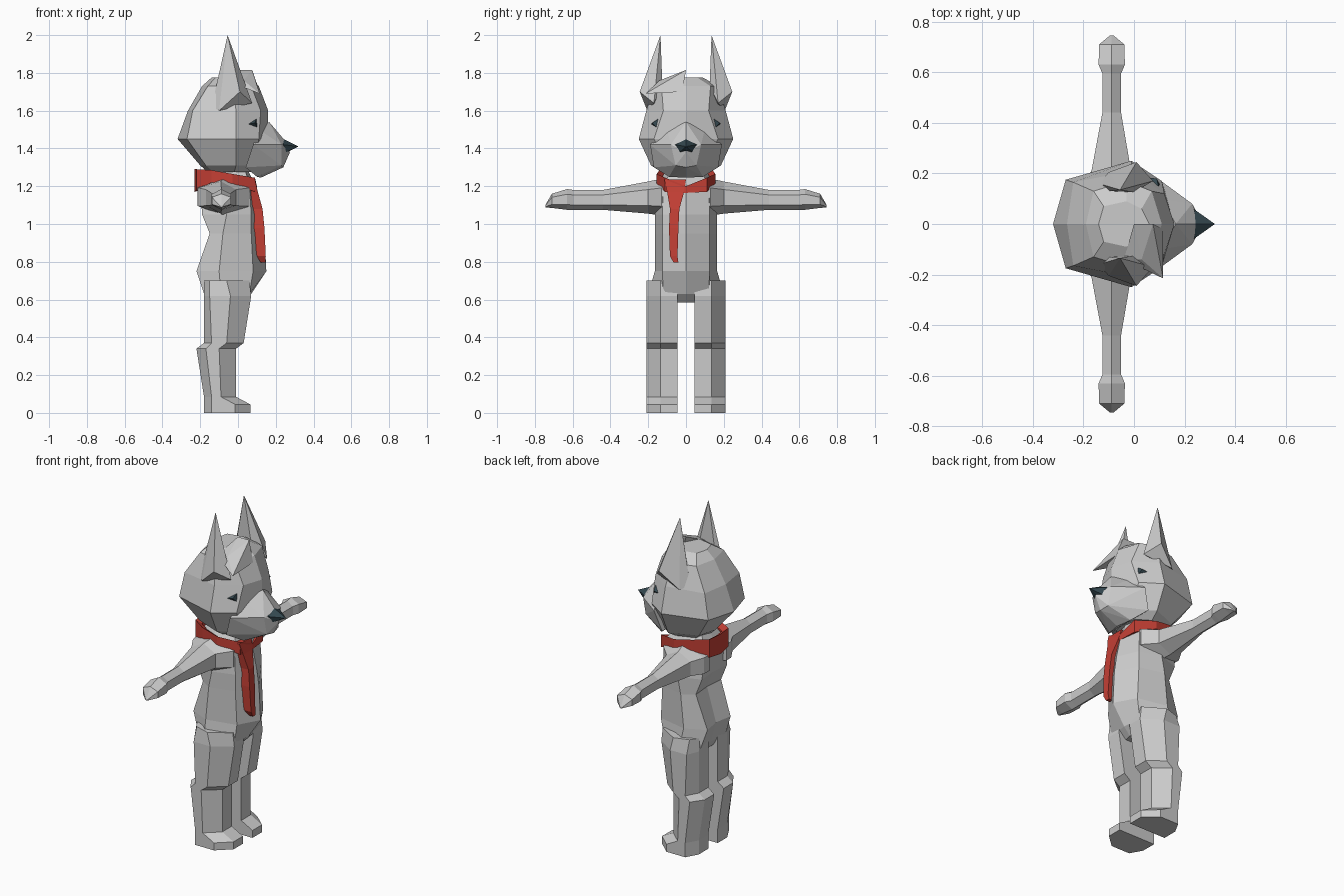
import bpy, bmesh
from math import cos, sin, tau


def colour(name, rgb):
    m = bpy.data.materials.new(name)
    m.diffuse_color = (*rgb, 1)
    return m


RED = colour("red_cloth", (0.55, 0.05, 0.035))
DARK = colour("dark_slate", (0.035, 0.065, 0.08))


def finish(name, bm, mat=None):
    bmesh.ops.recalc_face_normals(bm, faces=bm.faces)
    me = bpy.data.meshes.new(name)
    bm.to_mesh(me)
    bm.free()
    ob = bpy.data.objects.new(name, me)
    bpy.context.collection.objects.link(ob)
    if mat:
        me.materials.append(mat)
    return ob


def loft(name, rings, mat=None, closed=False):
    """Skin matching rings; cap the ends, or join last ring to first."""
    bm = bmesh.new()
    vs = [[bm.verts.new(p) for p in r] for r in rings]
    n = len(vs[0])
    pairs = list(zip(vs, vs[1:])) + ([(vs[-1], vs[0])] if closed else [])
    for a, b in pairs:
        for i in range(n):
            j = (i + 1) % n
            bm.faces.new((a[i], a[j], b[j], b[i]))
    if not closed:
        bm.faces.new(vs[0])
        bm.faces.new(vs[-1])
    return finish(name, bm, mat)


def hull(name, pts, mat=None, s=1):
    """Faceted convex solid, optionally flipped in y."""
    bm = bmesh.new()
    for x, y, z in pts:
        bm.verts.new((x, y * s, z))
    res = bmesh.ops.convex_hull(bm, input=bm.verts)
    junk = {g for g in res["geom_interior"] if isinstance(g, bmesh.types.BMVert)}
    bmesh.ops.delete(bm, geom=list(junk), context="VERTS")
    return finish(name, bm, mat)


def sym(half):
    """Half outline from front centre to back centre -> full ring."""
    return half + [(x, -y, z) for x, y, z in half[-2:0:-1]]


def level(z, *xy):
    return sym([(x, y, z) for x, y in xy])


# Torso
loft("torso", [
    level(.585, (.03, 0), (.02, .05), (-.08, .10), (-.15, .06), (-.15, 0)),
    level(.63, (.07, 0), (.06, .12), (-.09, .20), (-.18, .12), (-.17, 0)),
    level(.75, (.15, 0), (.08, .125), (-.10, .165), (-.22, .11), (-.20, 0)),
    level(.95, (.14, 0), (.07, .125), (-.08, .165), (-.15, .12), (-.14, 0)),
    level(1.05, (.125, 0), (.07, .125), (-.06, .165), (-.19, .12), (-.18, 0)),
    level(1.21, (.09, 0), (.06, .12), (-.07, .15), (-.20, .10), (-.20, 0)),
    level(1.31, (.04, 0), (.03, .06), (-.07, .09), (-.14, .06), (-.15, 0)),
])


# Legs: z, front x, outer x, outer back x, back x
LEG = [(0, .065, -.015, -.14, -.18), (.045, .065, -.015, -.14, -.18),
       (.085, -.01, -.09, -.14, -.18), (.34, -.01, -.10, -.17, -.22),
       (.37, .03, -.06, -.14, -.18), (.62, .07, -.04, -.15, -.18),
       (.70, .06, -.06, -.15, -.18)]
# Arms: y, centre x, half width, bottom z, top z
ARM = [(.08, -.075, .14, 1.05, 1.24), (.13, -.075, .135, 1.045, 1.24),
       (.20, -.09, .08, 1.055, 1.225), (.44, -.088, .037, 1.075, 1.18),
       (.595, -.088, .037, 1.075, 1.18), (.63, -.088, .052, 1.075, 1.185),
       (.71, -.088, .05, 1.085, 1.16), (.745, -.088, .008, 1.088, 1.10)]

for s, side in ((1, "left"), (-1, "right")):
    loft(side + "_leg", [
        [(xf, s * .045, z), (xf, s * .135, z), (xo, s * .208, z),
         (xbo, s * (.208 if z < .65 else .18), z), (xb, s * .135, z), (xb, s * .045, z)]
        for z, xf, xo, xbo, xb in LEG])
    loft(side + "_arm", [
        [(cx + w / .866 * sin(tau * i / 6), s * y,
          (lo + hi) / 2 + (hi - lo) / 2 * cos(tau * i / 6)) for i in range(6)]
        for y, cx, w, lo, hi in ARM])
    # Pointed ear
    hull(side + "_ear", [(-.14, .16, 1.62), (-.10, .205, 1.60), (.01, .245, 1.70),
                         (.075, .17, 1.64), (.0, .125, 1.73), (-.10, .13, 1.72),
                         (-.055, .135, 2.0)], s=s)
    # Eye
    hull(side + "_eye", [(.09, .18, 1.535), (.035, .185, 1.525), (.10, .135, 1.565),
                         (.125, .09, 1.51), (.11, .14, 1.495), (.06, .13, 1.53)],
         DARK, s)

# Head
loft("head", [
    level(1.275, (.08, 0), (.06, .08), (-.02, .13), (-.13, .09), (-.16, 0)),
    level(1.31, (.11, 0), (.09, .10), (-.01, .185), (-.17, .12), (-.20, 0)),
    level(1.45, (.16, 0), (.11, .17), (-.01, .25), (-.27, .175), (-.32, 0)),
    level(1.60, (.16, 0), (.12, .12), (-.01, .21), (-.24, .165), (-.265, 0)),
    level(1.73, (.11, 0), (.07, .13), (-.03, .17), (-.16, .13), (-.19, 0)),
    level(1.775, (.06, 0), (.03, .06), (-.03, .09), (-.12, .07), (-.14, 0)),
])

# Muzzle and nose
MUZZLE = [(.165, 0, 1.54), (.25, 0, 1.44), (.275, 0, 1.38), (.24, 0, 1.30), (.12, 0, 1.245)]
for s in (1, -1):
    MUZZLE += [(.11, s * .10, 1.50), (.08, s * .19, 1.42), (.23, s * .08, 1.42),
               (.23, s * .055, 1.31), (.10, s * .09, 1.25), (.04, s * .17, 1.30)]
hull("muzzle", MUZZLE)
hull("nose", [(.32, 0, 1.41), (.24, 0, 1.45), (.24, 0, 1.37)]
     + [(x, s * y, z) for s in (1, -1)
        for x, y, z in ((.20, .085, 1.425), (.23, .045, 1.37))], DARK)

# Hair tuft swept to one side
hull("hair_tuft", [(.0, .0, 1.815), (.075, .0, 1.815), (.115, -.02, 1.70),
                   (.03, -.02, 1.74), (-.04, -.14, 1.75), (.03, -.14, 1.76),
                   (.115, -.215, 1.69)])

# Scarf band: x, y, bottom z, top z
BAND = [(.10, 0, 1.165, 1.20), (.09, .11, 1.17, 1.245), (-.03, .155, 1.215, 1.265),
        (-.14, .14, 1.22, 1.285), (-.22, .09, 1.18, 1.29), (-.23, 0, 1.17, 1.29)]
loft("scarf_band", [sym([(x, y, lo) for x, y, lo, hi in BAND]),
                    sym([(x, y, hi) for x, y, lo, hi in BAND]),
                    sym([((x + .07) * .8 - .07, y * .8, hi - .02) for x, y, lo, hi in BAND]),
                    sym([((x + .07) * .8 - .07, y * .8, lo + .01) for x, y, lo, hi in BAND])],
     RED, closed=True)

# Scarf tail: z, back x, front x, y range
TAIL = [(1.235, .05, .09, -.115, 0), (1.17, .06, .105, -.10, -.01),
        (1.08, .08, .13, -.085, -.035), (.98, .08, .14, -.09, -.04),
        (.83, .10, .147, -.085, -.045), (.795, .12, .145, -.065, -.04)]
loft("scarf_tail", [[(b, y0, z), (f, y0, z), (f, y1, z), (b, y1, z)]
                    for z, b, f, y0, y1 in TAIL], RED)
